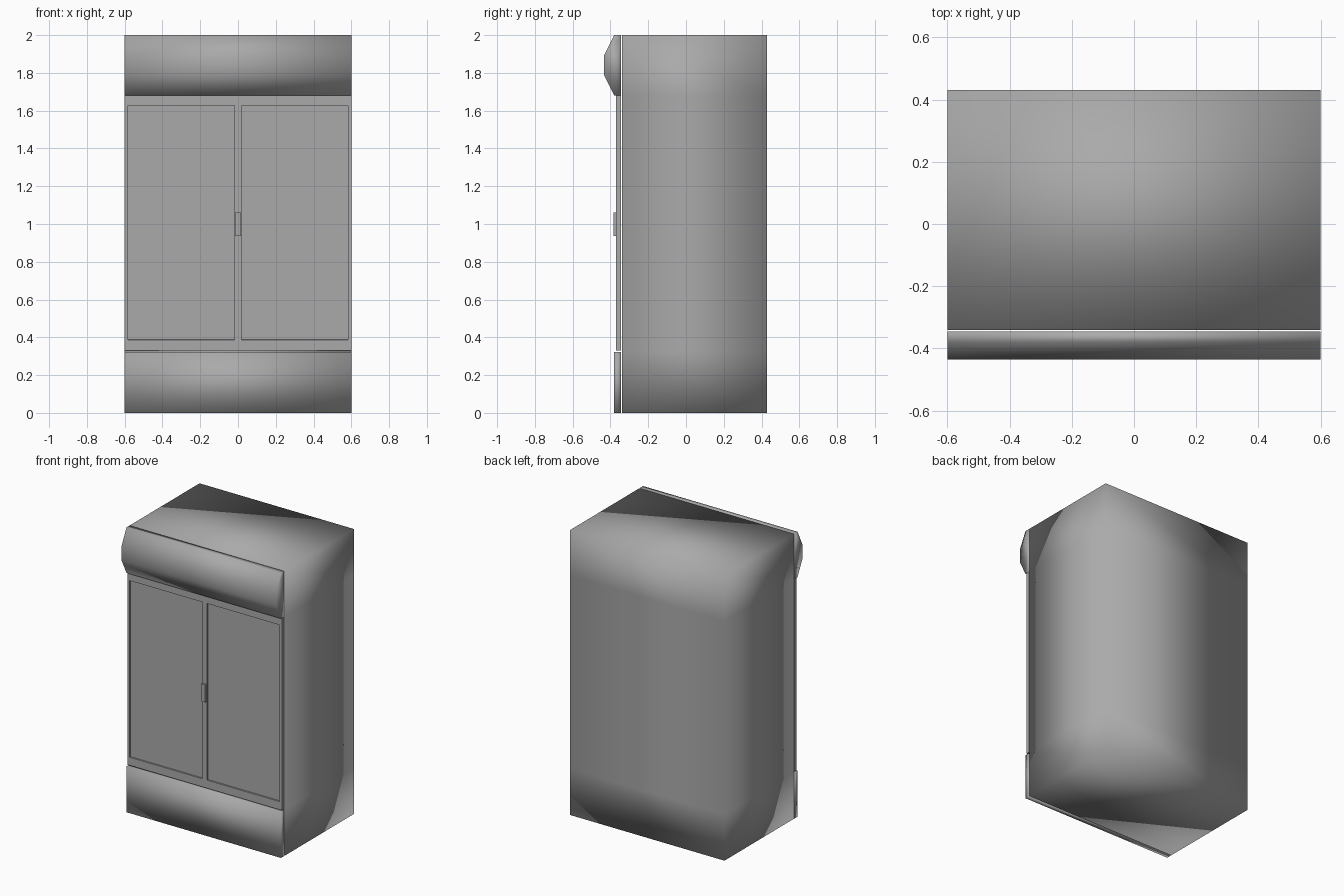
import bpy, bmesh
from mathutils import Vector

cube = bpy.data.objects.get("Cube")
if cube:
    bpy.data.objects.remove(cube, do_unlink=True)

grey = bpy.data.materials.new("mid grey")
grey.use_nodes = True
COLOUR = (0.4, 0.4, 0.4, 1)
grey.diffuse_color = COLOUR
grey.node_tree.nodes["Principled BSDF"].inputs["Base Color"].default_value = COLOUR

HALF = 0.6       # half width of the cabinet
SEAM = -0.345    # back of the front parts
LOW, HIGH = 0.325, 1.68


def finish(name, bm, smooth):
    bmesh.ops.recalc_face_normals(bm, faces=bm.faces)
    for f in bm.faces:
        f.smooth = smooth
    mesh = bpy.data.meshes.new(name)
    bm.to_mesh(mesh)
    bm.free()
    mesh.materials.append(grey)
    obj = bpy.data.objects.new(name, mesh)
    bpy.context.collection.objects.link(obj)
    return obj


def extrude_profile(name, profile, half, smooth):
    """Sweep a (y, z) outline across the width."""
    bm = bmesh.new()
    face = bm.faces.new([bm.verts.new((-half, y, z)) for y, z in profile])
    moved = bmesh.ops.extrude_face_region(bm, geom=[face])["geom"]
    verts = [v for v in moved if isinstance(v, bmesh.types.BMVert)]
    bmesh.ops.translate(bm, verts=verts, vec=(2 * half, 0, 0))
    return finish(name, bm, smooth)


def rect(y0, y1, z0, z1):
    return [(y0, z0), (y1, z0), (y1, z1), (y0, z1)]


# Cabinet body: softly shaded box with loops level with the front seams
bm = bmesh.new()
bmesh.ops.create_cube(bm, size=1)
for v in bm.verts:
    v.co = Vector((v.co.x * 2 * HALF, 0.045 + v.co.y * 0.77, 1 + v.co.z * 2))
for z in (LOW, HIGH):
    bmesh.ops.bisect_plane(bm, geom=bm.verts[:] + bm.edges[:] + bm.faces[:],
                           plane_co=(0, 0, z), plane_no=(0, 0, 1))
finish("cabinet_body", bm, True)

# Bulging header and flat kick panel
extrude_profile("header_panel",
                [(SEAM, HIGH), (-0.38, HIGH), (-0.435, 1.79), (-0.435, 1.89),
                 (-0.38, 2), (SEAM, 2)], HALF, True)
extrude_profile("kick_panel", rect(-0.38, SEAM, 0, LOW - 0.003), HALF, True)

# Two doors, each with a shallow recessed pane
for name, x0, x1 in (("right_door", -HALF, 0), ("left_door", 0, HALF)):
    bm = bmesh.new()
    bmesh.ops.create_cube(bm, size=1)
    for v in bm.verts:
        v.co.x = x0 if v.co.x < 0 else x1
        v.co.y = -0.37 if v.co.y < 0 else SEAM
        v.co.z = LOW + 0.005 if v.co.z < 0 else HIGH
    bm.normal_update()
    front = [f for f in bm.faces if f.normal.y < -0.9]
    bmesh.ops.inset_region(bm, faces=front, thickness=0.025)
    for v in front[0].verts:
        v.co.z = 0.387 if v.co.z < 1 else 1.627
    bmesh.ops.inset_region(bm, faces=front, thickness=0.001, depth=-0.01)
    finish(name, bm, False)

# Handle on the centre line
extrude_profile("door_handle", rect(-0.385, -0.365, 0.937, 1.06), 0.015, False)
